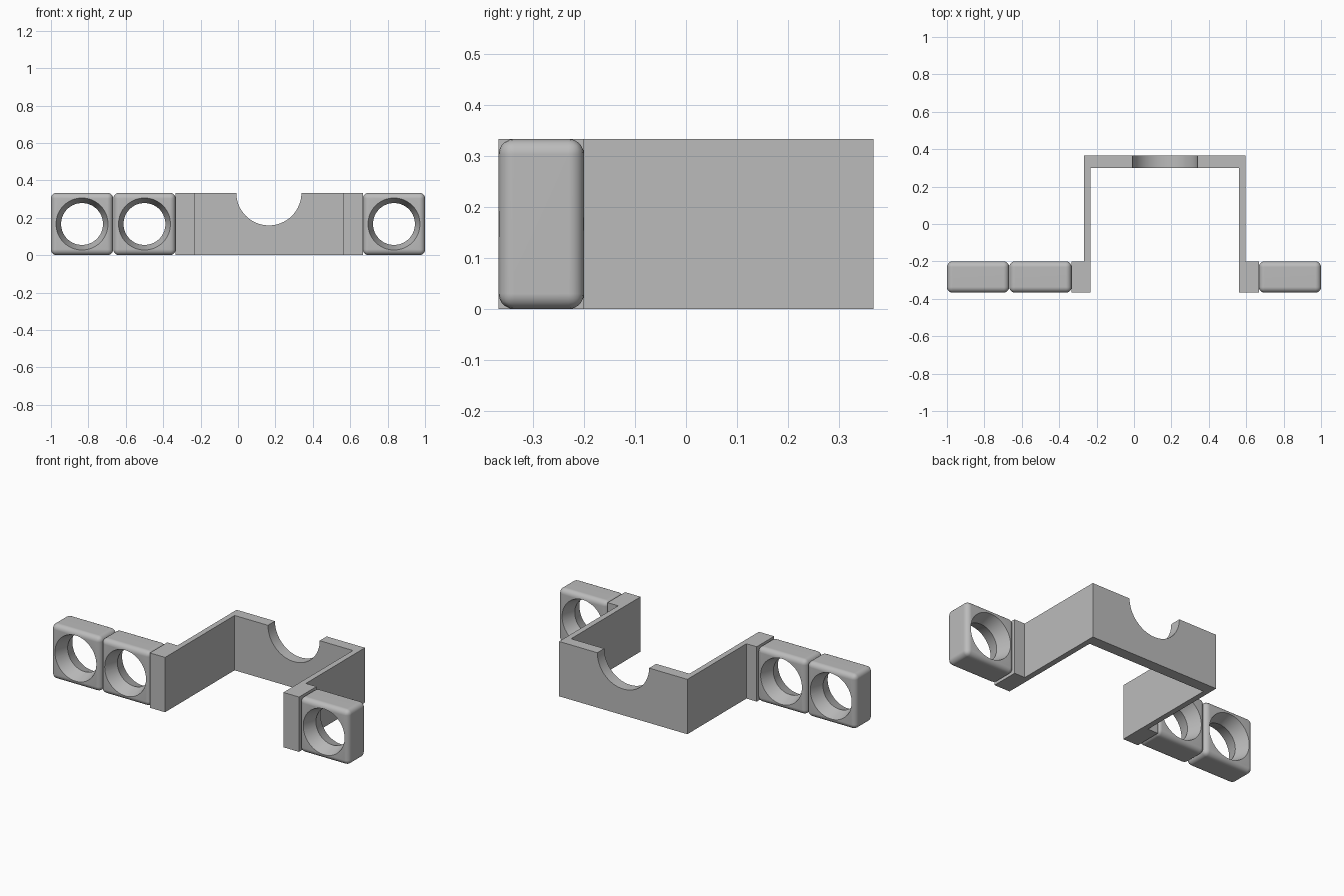
import bpy
import bmesh
import math
from mathutils import Matrix

cube = bpy.data.objects.get("Cube")
if cube:
    bpy.data.objects.remove(cube, do_unlink=True)

HEIGHT = 0.333
FRONT, FLANGE_BACK, BACK = -0.367, -0.2, 0.367
MID_Y = (FRONT + FLANGE_BACK) / 2

grey = bpy.data.materials.new("light grey")
grey.use_nodes = True
colour = (0.5, 0.5, 0.5, 1)
grey.diffuse_color = colour
grey.node_tree.nodes["Principled BSDF"].inputs["Base Color"].default_value = colour


def make_object(name, bm):
    bmesh.ops.recalc_face_normals(bm, faces=bm.faces)
    mesh = bpy.data.meshes.new(name)
    bm.to_mesh(mesh)
    bm.free()
    mesh.materials.append(grey)
    obj = bpy.data.objects.new(name, mesh)
    bpy.context.collection.objects.link(obj)
    return obj


def lathe_y(name, centre, profile, steps=64):
    """Closed round cutter along y from (y, radius) pairs."""
    bm = bmesh.new()
    rings = [[bm.verts.new((centre[0] + r * math.cos(math.tau * i / steps), y,
                            centre[1] + r * math.sin(math.tau * i / steps)))
              for i in range(steps)] for y, r in profile]
    for a, b in zip(rings, rings[1:]):
        for i in range(steps):
            j = (i + 1) % steps
            bm.faces.new((a[i], a[j], b[j], b[i]))
    bm.faces.new(rings[0])
    bm.faces.new(rings[-1])
    return make_object(name, bm)


def cut(obj, cutter):
    """Subtract the cutter, bake the modifiers and shade the result."""
    mod = obj.modifiers.new("cut", 'BOOLEAN')
    mod.operation, mod.solver, mod.object = 'DIFFERENCE', 'EXACT', cutter
    bpy.context.view_layer.update()
    graph = bpy.context.evaluated_depsgraph_get()
    mesh = bpy.data.meshes.new_from_object(obj.evaluated_get(graph))
    obj.modifiers.clear()
    obj.data = mesh
    bpy.data.objects.remove(cutter, do_unlink=True)
    bpy.ops.object.select_all(action='DESELECT')
    obj.select_set(True)
    bpy.context.view_layer.objects.active = obj
    bpy.ops.object.shade_smooth_by_angle(angle=math.radians(28))
    normals = obj.modifiers.new("even normals", 'WEIGHTED_NORMAL')
    normals.keep_sharp = True


def ring_block(name, x):
    """Rounded block with a hole that narrows towards its middle."""
    bm = bmesh.new()
    size = (0.332, FLANGE_BACK - FRONT, HEIGHT)
    bmesh.ops.create_cube(bm, size=1, matrix=Matrix.Translation((x, MID_Y, HEIGHT / 2))
                          @ Matrix.Diagonal((*size, 1)))
    bmesh.ops.bevel(bm, geom=bm.edges[:], offset=0.03, segments=5,
                    profile=0.5, affect='EDGES')
    block = make_object(name, bm)
    half, narrow, wide = (FLANGE_BACK - FRONT) / 2, 0.112, 0.139
    extra = 0.02
    end = wide + (wide - narrow) * extra / half
    profile = [(MID_Y - half - extra, end), (MID_Y, narrow), (MID_Y + half + extra, end)]
    cut(block, lathe_y("hole_cutter", (x, HEIGHT / 2), profile))


# Ring blocks on both sides
ring_block("outer_right_ring", -0.834)
ring_block("inner_right_ring", -0.5)
ring_block("left_ring", 0.834)

# Bent bracket: plan outline pulled up, with flanges at the front
RIGHT_IN, RIGHT_OUT, LEFT_IN, LEFT_OUT = -0.233, -0.266, 0.562, 0.596
outline = [(-0.335, FRONT), (RIGHT_IN, FRONT), (RIGHT_IN, 0.3), (LEFT_IN, 0.3),
           (LEFT_IN, FRONT), (0.667, FRONT), (0.667, FLANGE_BACK),
           (LEFT_OUT, FLANGE_BACK), (LEFT_OUT, BACK), (RIGHT_OUT, BACK),
           (RIGHT_OUT, FLANGE_BACK), (-0.335, FLANGE_BACK)]
bm = bmesh.new()
base = bm.faces.new([bm.verts.new((x, y, 0)) for x, y in outline])
pulled = bmesh.ops.extrude_face_region(bm, geom=[base])
bmesh.ops.translate(bm, vec=(0, 0, HEIGHT),
                    verts=[v for v in pulled["geom"] if isinstance(v, bmesh.types.BMVert)])
bracket = make_object("bracket", bm)

# Half-round notch in the back wall
cut(bracket, lathe_y("notch_cutter", (0.165, HEIGHT), [(0.2, 0.174), (0.5, 0.174)]))
